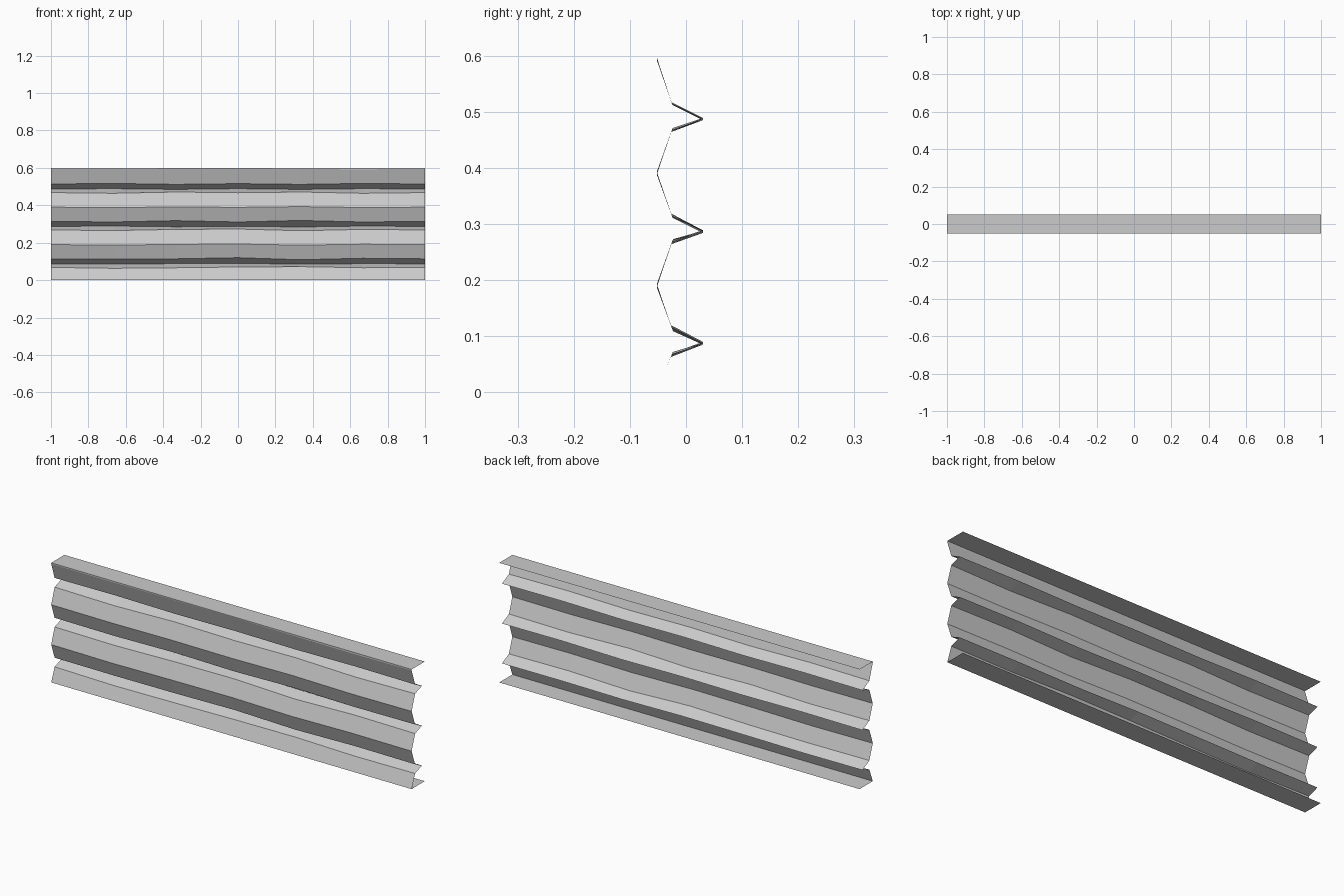
import bpy
import bmesh

cube = bpy.data.objects.get("Cube")
if cube:
    bpy.data.objects.remove(cube, do_unlink=True)

# Plain metal colour
steel = bpy.data.materials.new("pale grey metal")
steel.use_nodes = True
grey = (0.6, 0.6, 0.6, 1.0)
steel.diffuse_color = grey
steel.node_tree.nodes["Principled BSDF"].inputs["Base Color"].default_value = grey

FRONT, SHOULDER, BACK, FLANGE = -0.052, -0.025, 0.03, 0.052
HEIGHT, PITCH, BAYS = 0.6, 0.2, 3
STATIONS = 6
# Slight unevenness of each fold at the inner stations, in thousandths
FLAT = (0, 0, 0, 0, 0)
RIPPLES = (
    ((-5, -2, 2, 4, -2), (-2, 1, 3, -2, 1), (-2, 0, 6, -5, 3), (-3, 1, 3, -3, 2)),
    ((-3, 3, 5, -4, 3), (2, -2, 1, -3, 2), (-3, 4, -3, 5, -3), (-2, 1, -1, 3, -2)),
    ((-4, 3, -1, 3, -4), (2, -2, 2, -2, 2), (3, -2, 2, -2, 3), (-1, 1, 2, -1, -3)),
)

# Folded profile from the lower flange to the upper flange: y, z, ripple
profile = [(FLANGE, 0, FLAT), (FRONT, 0, FLAT)]
for bay, ripple in enumerate(RIPPLES):
    base = bay * PITCH
    crest = 0.19 if bay < BAYS - 1 else 0.195
    folds = ((SHOULDER, 0.068), (BACK, 0.087), (SHOULDER, 0.114), (FRONT, crest))
    for (y, z), row in zip(folds, ripple):
        profile.append((y, base + z, row))
profile += [(FRONT, HEIGHT, FLAT), (FLANGE, HEIGHT, FLAT)]


def fold_line(bm, y, z, row):
    """One lengthwise crease with its small ripple."""
    offsets = (0, *row, 0)
    # Shoulder creases slide along the plane of the neighbouring web
    side = 1 if z % PITCH < PITCH / 2 else -1
    slide = 0.38 * side if y == SHOULDER else 0
    line = []
    for i, step in enumerate(offsets):
        dz = step / 1000
        line.append(bm.verts.new((2 * i / STATIONS - 1, y + slide * dz, z + dz)))
    return line


# Folded sheet with three grooves and two flat flanges
bm = bmesh.new()
lines = [fold_line(bm, *point) for point in profile]
for low, high in zip(lines, lines[1:]):
    for i in range(STATIONS):
        bm.faces.new((low[i], low[i + 1], high[i + 1], high[i]))
mesh = bpy.data.meshes.new("folded_panel")
bm.to_mesh(mesh)
bm.free()
mesh.materials.append(steel)
panel = bpy.data.objects.new("folded_panel", mesh)
bpy.context.collection.objects.link(panel)
